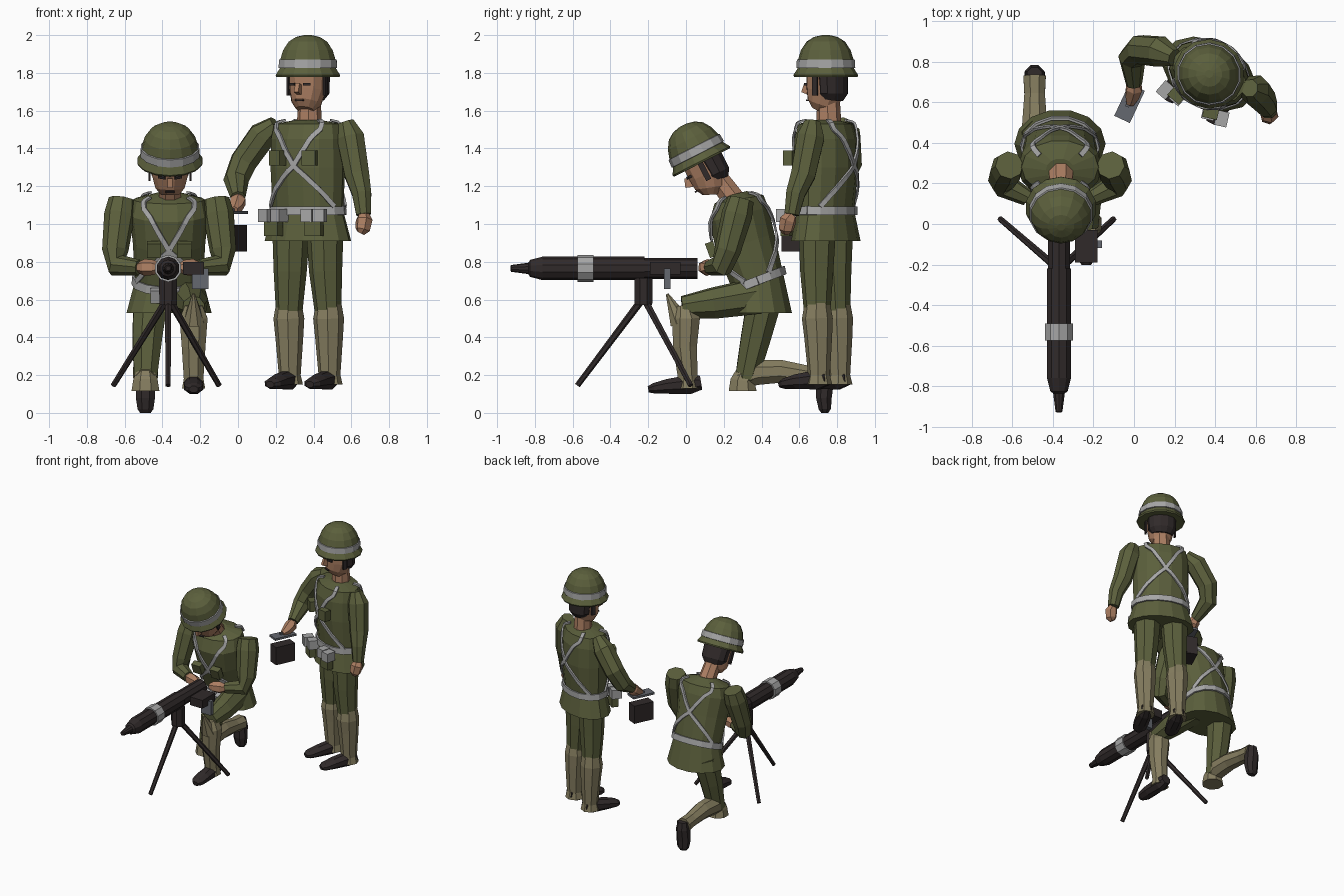
import bpy, bmesh, math
from mathutils import Vector, Matrix

if "Cube" in bpy.data.objects:
    bpy.data.objects.remove(bpy.data.objects["Cube"])

def material(name, r, g, b):
    m = bpy.data.materials.new(name)
    m.diffuse_color = (r, g, b, 1)
    m.use_nodes = True
    m.node_tree.nodes["Principled BSDF"].inputs["Base Color"].default_value = m.diffuse_color
    return m

OLIVE = material("olive cloth", 0.105, 0.115, 0.045)
KHAKI = material("khaki gaiter", 0.235, 0.205, 0.115)
SKIN = material("skin", 0.42, 0.215, 0.125)
DARK = material("dark leather and metal", 0.03, 0.023, 0.023)
GREY = material("light grey webbing", 0.38, 0.38, 0.38)
STEEL = material("steel grey", 0.13, 0.14, 0.16)
I = Matrix.Identity(4)
T, R = Matrix.Translation, Matrix.Rotation

def finish(name, bm, mats, F=I):
    bm.transform(F)
    bmesh.ops.recalc_face_normals(bm, faces=bm.faces[:])
    me = bpy.data.meshes.new(name)
    bm.to_mesh(me)
    bm.free()
    for m in mats:
        me.materials.append(m)
    ob = bpy.data.objects.new(name, me)
    bpy.context.collection.objects.link(ob)
    return ob

def skin_rings(name, rings, mats, F=I, rule=None):
    """Bridge matching rings of points and cap both ends."""
    bm = bmesh.new()
    vs = [[bm.verts.new(p) for p in r] for r in rings]
    n = len(vs[0])
    for k in range(len(vs) - 1):
        for i in range(n):
            j = (i + 1) % n
            f = bm.faces.new((vs[k][i], vs[k][j], vs[k + 1][j], vs[k + 1][i]))
            f.material_index = rule(k) if rule else 0
    bm.faces.new(vs[0][::-1])
    bm.faces.new(vs[-1])
    return finish(name, bm, mats, F)

def loft(name, pts, mat, F=I, sides=8, rule=None):
    """Tube along points (x, y, z, rx[, ry])."""
    P = [Vector(p[:3]) for p in pts]
    rings, q, prev = [], None, Vector((0, 0, 1))
    for k, p in enumerate(pts):
        t = (P[min(k + 1, len(P) - 1)] - P[max(k - 1, 0)]).normalized()
        if q is None and t.z < -0.99:
            q = R(math.pi, 3, 'X').to_quaternion()
        else:
            d = prev.rotation_difference(t)
            q = d @ q if q else d
        prev = t
        rx, ry = p[3], p[-1]
        ang = [2 * math.pi * (i + 0.5) / sides for i in range(sides)]
        rings.append([P[k] + q @ Vector((rx * math.cos(a), ry * math.sin(a), 0)) for a in ang])
    mats = mat if isinstance(mat, list) else [mat]
    return skin_rings(name, rings, mats, F, rule)

def box(name, c, s, mat, F=I, rz=0, rx=0):
    bm = bmesh.new()
    bmesh.ops.create_cube(bm, size=1)
    M = T(c) @ R(math.radians(rz), 4, 'Z') @ R(math.radians(rx), 4, 'X') @ Matrix.Diagonal((*s, 1))
    return finish(name, bm, [mat], F @ M)

# ---- torso with belt and crossed straps -------------------------------
N = 14
def torso(who, specs, F):
    rings = []
    for cy, cz, rx, ry, tilt in specs:
        M = T((0, cy, cz)) @ R(math.radians(tilt), 4, 'X')
        rings.append([M @ Vector((rx * math.cos(2 * math.pi * i / N),
                                  ry * math.sin(2 * math.pi * i / N), 0)) for i in range(N)])
    skin_rings(who + "_tunic", rings, [OLIVE], F)

    def surf(a, v):
        u = (a % 360) / 360 * N
        i, k = int(u) % N, min(int(v), len(rings) - 2)
        lo = rings[k][i].lerp(rings[k][(i + 1) % N], u % 1)
        hi = rings[k + 1][i].lerp(rings[k + 1][(i + 1) % N], u % 1)
        return lo.lerp(hi, v - k)

    def strip(name, keys, w, steps):
        path = []
        for (a0, v0), (a1, v1) in zip(keys, keys[1:]):
            path += [(a0 + (a1 - a0) * s / steps, v0 + (v1 - v0) * s / steps) for s in range(steps)]
        path.append(keys[-1])
        bm, last = bmesh.new(), None
        for n, (a, v) in enumerate(path):
            p = surf(a, v)
            b, c = path[max(n - 1, 0)], path[min(n + 1, len(path) - 1)]
            t = (surf(*c) - surf(*b)).normalized()
            nor = (surf(a + 6, v) - surf(a - 6, v)).cross(surf(a, v + .1) - surf(a, v - .1)).normalized()
            side = nor.cross(t).normalized() * w / 2
            e = [bm.verts.new(p + nor * 0.011 + s) for s in (side, -side)]
            if last:
                bm.faces.new((last[0], last[1], e[1], e[0]))
            last = e
        ob = finish(name, bm, [GREY], F)
        sol = ob.modifiers.new("thickness", 'SOLIDIFY')
        sol.thickness, sol.offset = 0.012, 0
    strip(who + "_belt", [(0, 1.0), (360, 1.0)], 0.045, 2 * N)
    for face, mid in (("front", -90), ("back", 90)):
        for s in (-1, 1):
            strip(f"{who}_{face}_strap", [(mid - s * 65, 1.1), (mid, 2.05),
                  (mid + s * 40, 3.6), (mid + s * 48, 4.45)], 0.026, 7)

# ---- head, origin at the helmet brim ----------------------------------
def head(who, F):
    loft(who + "_face", [(0, -.035, -.195, .05, .045), (0, -.02, -.16, .08, .085),
                         (0, 0, -.09, .098, .105), (0, 0, .03, .102, .108)], SKIN, F, 12)
    loft(who + "_hair", [(0, .035, -.14, .075, .06), (0, .04, -.11, .1, .078),
                         (0, .035, .03, .108, .085)], DARK, F, 12)
    box(who + "_nose", (0, -.112, -.085), (.025, .04, .05), SKIN, F, rx=-20)
    box(who + "_mouth", (0, -.09, -.145), (.045, .03, .008), DARK, F)
    for s in (-1, 1):
        box(who + "_eye", (s * .042, -.095, -.06), (.04, .018, .014), DARK, F, rz=s * 20)
        box(who + "_chin_strap", (s * .108, -.01, -.06), (.012, .03, .12), DARK, F)
    prof = [(-.022, .172), (-.012, .176), (.025, .152), (.027, .16), (.07, .157),
            (.072, .150), (.12, .135), (.165, .105), (.19, .065), (.2, .02)]
    loft(who + "_helmet", [(0, 0, z, r, r * .97) for z, r in prof], [OLIVE, GREY], F, 14,
         lambda k: 1 if 2 <= k <= 4 else 0)

def arm(who, pts, hand):
    loft(who + "_sleeve", pts, OLIVE)
    loft(who + "_hand", [(*pts[-1][:3], .03), *hand], SKIN, sides=6)

def foot(who, x, y, z, F):
    loft(who + "_shoe", [(x, y + .06, z + .02, .04, .04), (x, y, z + .01, .052, .055),
                         (x, y - .12, z, .056, .042), (x, y - .19, z - .01, .05, .03),
                         (x, y - .22, z - .015, .025, .018)], DARK, F)

# ---- standing soldier --------------------------------------------------
S = T((.37, .74, 0)) @ R(math.radians(-27), 4, 'Z')
torso("standing", [(0, .91, .245, .165, 0), (0, 1.07, .2, .135, 0), (0, 1.3, .207, .16, 0),
                   (0, 1.45, .205, .155, 0), (0, 1.53, .19, .13, 0), (0, 1.55, .07, .06, 0)], S)
head("standing", S @ T((0, 0, 1.8)))
loft("standing_neck", [(0, .02, 1.48, .068), (0, .015, 1.68, .06)], SKIN, S)
for s in (-1, 1):
    x = s * .118
    loft("standing_trouser_leg", [(s * .1, 0, .98, .1), (s * .105, 0, .75, .088), (x, .01, .48, .066)], OLIVE, S)
    loft("standing_gaiter", [(x, .01, .59, .066), (x, .01, .5, .082), (x, .015, .4, .074),
                             (x, .02, .2, .058), (x, .02, .15, .07)], KHAKI, S)
    foot("standing", x, .01, .165, S)
    box("chest_pouch", (s * .095, -.17, 1.35), (.075, .05, .08), OLIVE, S, rz=s * 14)
    for d in (-.036, .036):
        box("belt_pouch", (s * .12 + d, -.168, 1.045), (.062, .075, .07), GREY, S, rz=s * 14)
    box("lower_pouch", (s * .12, -.165, .975), (.09, .05, .075), OLIVE, S, rz=s * 10)
arm("standing_left", [(.57, .67, 1.54, .045), (.595, .66, 1.46, .078), (.63, .62, 1.26, .07),
                      (.655, .58, 1.16, .055), (.665, .56, 1.05, .042)],
    [(.668, .54, 1.02, .046), (.66, .53, .97, .04), (.65, .53, .95, .02)])
arm("standing_right", [(.2, .82, 1.53, .045), (.13, .85, 1.47, .078), (.03, .86, 1.33, .075),
                       (-.01, .82, 1.23, .068), (0, .69, 1.14, .04)],
    [(0, .67, 1.12, .045), (-.01, .63, 1.09, .038), (-.02, .59, 1.075, .02)])

# carried plate with the case below it
box("carried_plate", (-.022, .595, 1.06), (.085, .175, .016), STEEL, rz=-25)
box("plate_lever", (-.022, .605, 1.075), (.02, .06, .016), STEEL, rz=-25)
box("carried_case", (-.022, .595, .925), (.08, .16, .14), DARK, rz=-25)

# ---- kneeling soldier --------------------------------------------------
K = T((-.365, 0, 0))
torso("kneeling", [(.395, .53, .225, .17, 0), (.38, .70, .18, .145, 22), (.315, .90, .192, .165, 18),
                   (.28, 1.05, .208, .165, 14), (.28, 1.13, .19, .135, 10), (.265, 1.16, .07, .06, 14)], K)
head("kneeling", T((-.36, .075, 1.345)) @ R(math.radians(27), 4, 'X'))
loft("kneeling_neck", [(-.36, .275, 1.1, .066), (-.36, .14, 1.28, .058)], SKIN)
for s in (-1, 1):
    c = -.365
    arm("kneeling", [(c + s * .25, .29, 1.13, .07), (c + s * .262, .27, 1.05, .082),
                     (c + s * .285, .22, .86, .07), (c + s * .275, .19, .78, .062),
                     (c + s * .16, .13, .77, .042)],
        [(c + s * .13, .115, .77, .045), (c + s * .08, .1, .77, .04), (c + s * .05, .09, .77, .02)])
    box("kneeling_chest_pouch", (s * .08, .135, .865), (.075, .045, .08), OLIVE, K, rx=20)
    box("kneeling_belt_pouch", (s * .06, .225, .62), (.075, .05, .07), GREY, K, rx=20)

# forward leg, foot planted
loft("forward_thigh", [(-.27, .38, .62, .1), (-.24, .14, .58, .085), (-.235, -.02, .56, .06)], OLIVE)
loft("forward_gaiter", [(-.235, -.01, .57, .05), (-.235, .0, .5, .08), (-.235, -.005, .35, .068),
                        (-.235, .01, .18, .056), (-.235, .01, .13, .066)], KHAKI)
loft("forward_knee_flap", [(-.235, -.1, .63, .008), (-.235, -.03, .48, .06)], KHAKI)
foot("forward", -.235, .02, .14, I)

# rear leg, knee down
loft("rear_thigh", [(-.46, .42, .62, .1), (-.48, .37, .4, .085), (-.49, .32, .18, .065)], OLIVE)
loft("rear_knee_flap", [(-.49, .32, .24, .045), (-.49, .30, .17, .07), (-.49, .30, .115, .08)], KHAKI)
loft("rear_gaiter", [(-.49, .28, .18, .055), (-.49, .38, .215, .072), (-.49, .5, .22, .066),
                     (-.49, .64, .2, .055), (-.49, .73, .19, .06)], KHAKI)
loft("rear_shoe", [(-.49, .735, .225, .04), (-.49, .735, .17, .052), (-.49, .73, .08, .055, .045),
                   (-.49, .735, .02, .045, .035), (-.49, .735, 0, .03, .02)], DARK)

# ---- tripod launcher ---------------------------------------------------
W = T((-.37, 0, .765))
loft("launch_tube", [(0, .06, 0, .056), (0, -.22, 0, .056), (0, -.22, 0, .062), (0, -.5, 0, .062)], DARK, W, 10)
loft("tube_band", [(0, -.49, 0, .072), (0, -.575, 0, .072)], GREY, W, 10)
loft("warhead", [(0, -.55, 0, .062), (0, -.76, 0, .062), (0, -.825, 0, .045), (0, -.835, 0, .03),
                 (0, -.925, 0, .018), (0, -.93, 0, .012)], DARK, W, 10)
box("sight_box", (-.235, -.11, .765), (.11, .16, .065), DARK)
box("sight_plate", (-.2, -.1, .71), (.085, .035, .11), STEEL)
loft("mount_block", [(-.37, -.225, .57, .05), (-.37, -.225, .715, .052)], DARK)
for x, y in ((-.37, -.575), (-.66, .025), (-.1, .025)):
    loft("tripod_leg", [(-.37, -.225, .61, .02), (x, y, .145, .015)], DARK, sides=6)
